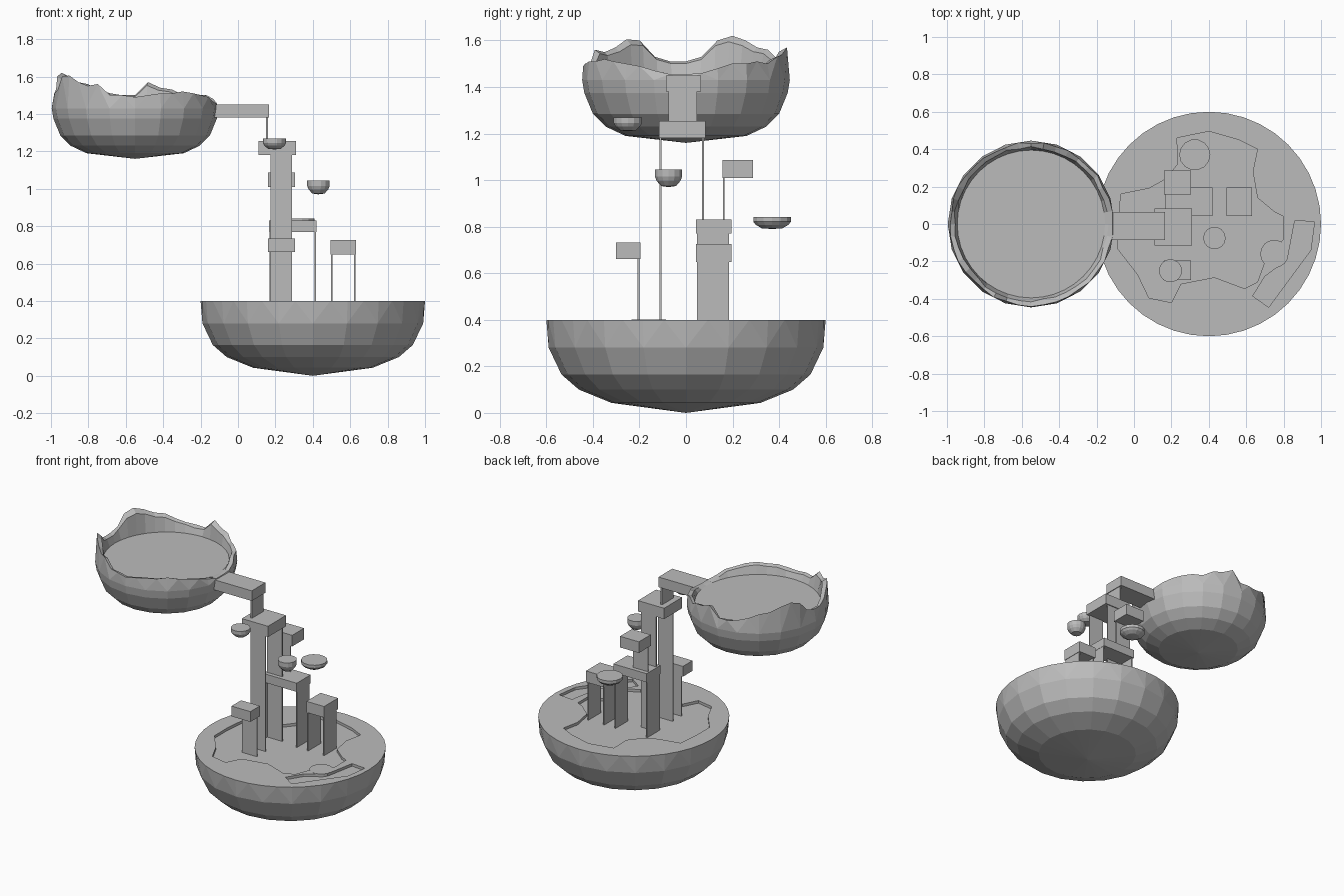
import bpy, bmesh, math, random

random.seed(4)
cube = bpy.data.objects.get("Cube")
if cube:
    bpy.data.objects.remove(cube, do_unlink=True)

stone = bpy.data.materials.new("grey_stone")
stone.use_nodes = True
stone.diffuse_color = (0.5, 0.5, 0.5, 1)
stone.node_tree.nodes["Principled BSDF"].inputs["Base Color"].default_value = (0.5, 0.5, 0.5, 1)


def finish(bm, name):
    bmesh.ops.recalc_face_normals(bm, faces=bm.faces[:])
    mesh = bpy.data.meshes.new(name)
    bm.to_mesh(mesh)
    bm.free()
    mesh.materials.append(stone)
    obj = bpy.data.objects.new(name, mesh)
    bpy.context.collection.objects.link(obj)
    return obj


def box(name, x, y, z):
    bm = bmesh.new()
    bmesh.ops.create_cube(bm, size=1)
    for v in bm.verts:
        v.co = [lo + (c + 0.5) * (hi - lo) for c, (lo, hi) in zip(v.co, (x, y, z))]
    return finish(bm, name)


def ring(bm, cx, cy, n, r, heights, jitter=0):
    verts = []
    for i in range(n):
        a = math.tau * i / n
        rr = r + random.uniform(-jitter, jitter)
        verts.append(bm.verts.new((cx + rr * math.cos(a), cy + rr * math.sin(a), heights[i % len(heights)])))
    return verts


def bridge(bm, low, high):
    n = len(low)
    for i in range(n):
        j = (i + 1) % n
        if len(high) == n:
            bm.faces.new((low[i], low[j], high[j], high[i]))
        else:  # twice as many points above: zigzag triangles
            a, b, c = high[2 * i], high[2 * i + 1], high[(2 * i + 2) % len(high)]
            for tri in ((low[i], b, a), (low[i], low[j], b), (low[j], c, b)):
                bm.faces.new(tri)


def bowl(bm, cx, cy, tip, n, profile):
    """Closed underside rising from a tip; returns the last ring."""
    bottom = bm.verts.new((cx, cy, tip))
    last = None
    for r, z in profile:
        cur = ring(bm, cx, cy, n, r, [z])
        if last:
            bridge(bm, last, cur)
        else:
            for i in range(n):
                bm.faces.new((bottom, cur[(i + 1) % n], cur[i]))
        last = cur
    return last


def prism(name, outline, z0, z1):
    bm = bmesh.new()
    low = [bm.verts.new((x, y, z0)) for x, y in outline]
    high = [bm.verts.new((x, y, z1)) for x, y in outline]
    bridge(bm, low, high)
    bm.faces.new(low)
    bm.faces.new(high)
    return finish(bm, name)


# Large lower island
bm = bmesh.new()
last = bowl(bm, 0.4, 0, 0, 20, [(0.32, 0.043), (0.46, 0.1), (0.535, 0.165), (0.59, 0.28)])
rim = ring(bm, 0.4, 0, 40, 0.6, [0.4])
bridge(bm, last, rim)
bm.faces.new(rim)
island = finish(bm, "lower_island")

# Shallow recesses cut in the island top
basin = [(-.07, .16), (.08, .19), (.17, .24), (.235, .32), (.23, .46), (.4, .495), (.56, .45), (.66, .4),
         (.635, .28), (.66, .14), (.75, .065), (.8, .04), (.8, -.08), (.7, -.2), (.66, -.31), (.59, -.345),
         (.43, -.285), (.25, -.32), (.2, -.42), (.08, -.395), (.02, -.27), (-.085, -.135), (-.085, 0)]
trench = [(.86, .02), (.965, .01), (.945, -.14), (.72, -.445), (.635, -.385), (.7, -.28), (.82, -.19)]
for name, outline in (("basin_cutter", basin), ("trench_cutter", trench)):
    cutter = prism(name, outline, 0.382, 0.5)
    cutter.hide_render = True
    cutter.hide_set(True)
    cutter.display_type = 'WIRE'
    mod = island.modifiers.new(name, 'BOOLEAN')
    mod.operation = 'DIFFERENCE'
    mod.solver = 'EXACT'
    mod.object = cutter
    bpy.context.view_layer.objects.active = island
    bpy.ops.object.modifier_apply(modifier=name)
    bpy.data.objects.remove(cutter, do_unlink=True)

# Round stepping stone between the recesses
prism("stepping_stone", [(0.75 + 0.075 * math.cos(math.tau * i / 16), -0.16 + 0.075 * math.sin(math.tau * i / 16))
                         for i in range(16)], 0.36, 0.401)

# High island with a ragged rim and a flat floor
heights = [1.455, 1.46, 1.48, 1.50, 1.50, 1.51, 1.50, 1.53, 1.54, 1.57,
           1.50, 1.50, 1.51, 1.53, 1.56, 1.57, 1.60, 1.62, 1.60, 1.53,
           1.51, 1.51, 1.53, 1.60, 1.605, 1.57, 1.55, 1.56, 1.50, 1.50,
           1.49, 1.50, 1.51, 1.51, 1.52, 1.51, 1.50, 1.49, 1.47, 1.455]
bm = bmesh.new()
last = bowl(bm, -0.55, 0, 1.16, 20, [(0.26, 1.19), (0.345, 1.23), (0.4, 1.285), (0.437, 1.375), (0.446, 1.43)])
outer = ring(bm, -0.55, 0, 40, 0.435, heights, 0.007)
inner = ring(bm, -0.55, 0, 40, 0.41, [1.45 + (h - 1.45) * 0.85 for h in heights], 0.007)
floor = ring(bm, -0.55, 0, 40, 0.395, [1.45])
bridge(bm, last, outer)
bridge(bm, outer, inner)
bridge(bm, inner, floor)
bm.faces.new(floor)
finish(bm, "high_island")

# Walkway from the high island, with its end post
box("walkway", (-0.17, 0.165), (-0.085, 0.065), (1.38, 1.45))
box("walkway_post", (0.15, 0.16), (-0.075, 0.048), (1.25, 1.39))

# Platforms: name, x, y and z ranges of the slab
slabs = [("tower", (0.11, 0.31), (-0.115, 0.083), (1.18, 1.255)),
         ("long", (0.165, 0.42), (0.042, 0.195), (0.77, 0.83)),
         ("side", (0.495, 0.63), (0.042, 0.195), (0.648, 0.725)),
         ("front", (0.16, 0.305), (-0.3, -0.195), (0.662, 0.733)),
         ("rear", (0.16, 0.305), (0.157, 0.287), (1.01, 1.087))]
for name, x, y, z in slabs:
    box(name + "_platform", x, y, z)

# Thin wall-like legs under the platforms
for name, y, z in (("tower_front_leg", -0.11, (0.37, 1.19)), ("tower_back_leg", 0.073, (0.37, 1.19)),
                   ("front_leg", -0.204, (0.37, 0.67)), ("rear_leg", 0.162, (0.82, 1.02))):
    box(name, (0.175, 0.29), (y - 0.004, y + 0.004), z)
for name, x, top in (("long_left_leg", 0.414, 0.78), ("long_right_leg", 0.172, 0.78),
                     ("side_left_leg", 0.623, 0.66), ("side_right_leg", 0.501, 0.66)):
    box(name, (x - 0.004, x + 0.004), (0.047, 0.185), (0.37, top))

# Small floating islets
for k, (cx, cy, r, z0, z1) in enumerate([(0.43, -0.075, 0.06, 0.97, 1.045), (0.195, -0.25, 0.062, 1.21, 1.268),
                                         (0.325, 0.37, 0.083, 0.79, 0.842)]):
    h = z1 - z0
    bm = bmesh.new()
    top = bowl(bm, cx, cy, z0, 14, [(r * 0.55, z0 + h * 0.06), (r * 0.87, z0 + h * 0.35),
                                    (r, z0 + h * 0.6), (r, z1)])
    bm.faces.new(top)
    finish(bm, "floating_islet_%d" % (k + 1))
